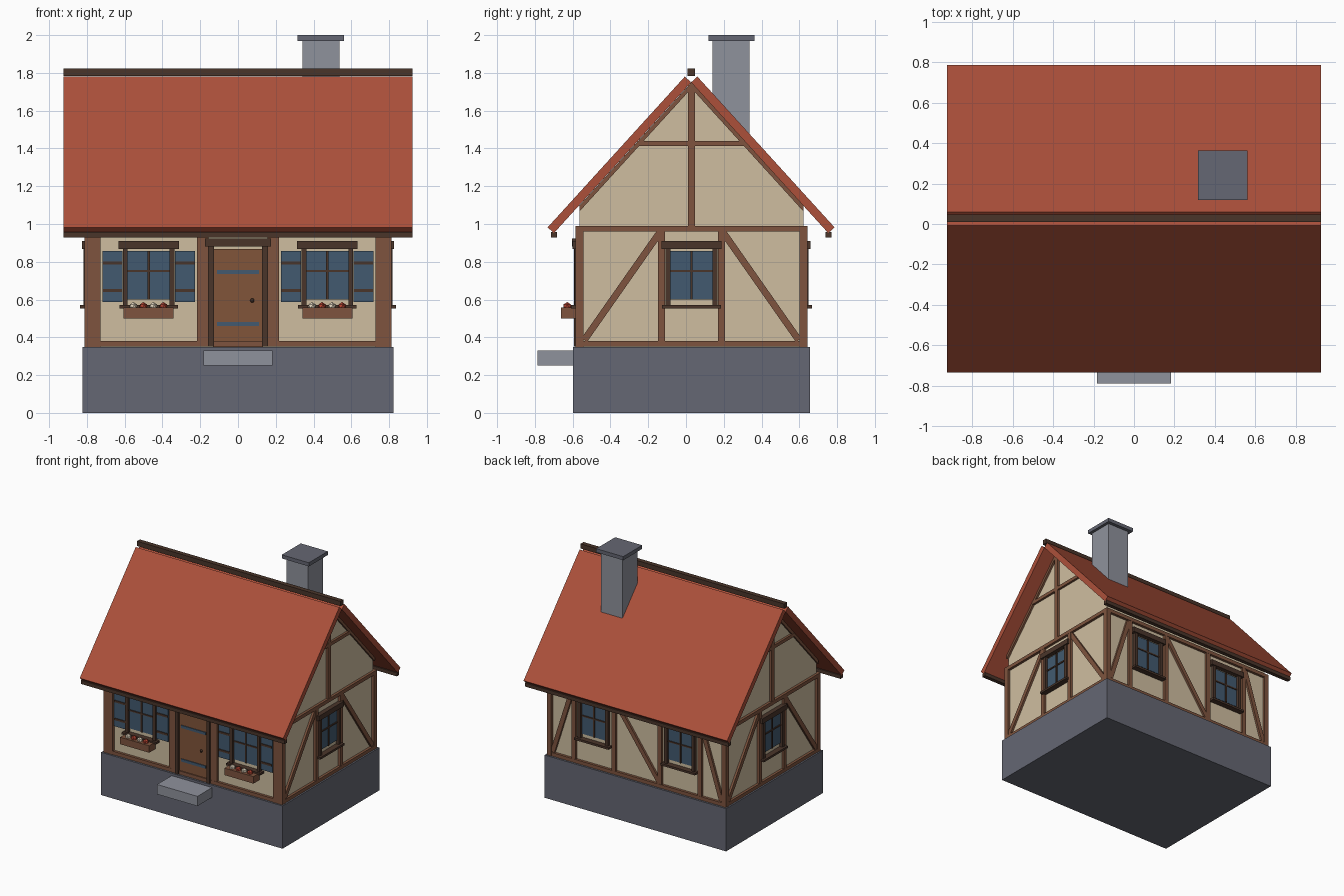
import bpy, bmesh, math
from mathutils import Matrix, Vector

if "Cube" in bpy.data.objects:
    bpy.data.objects.remove(bpy.data.objects["Cube"])


def mat(name, r, g, b):
    lin = [((c / 255 + 0.055) / 1.055) ** 2.4 for c in (r, g, b)]
    m = bpy.data.materials.new(name)
    m.diffuse_color = (*lin, 1)
    m.use_nodes = True
    m.node_tree.nodes["Principled BSDF"].inputs["Base Color"].default_value = m.diffuse_color
    return m


PLASTER = mat("plaster beige", 207, 190, 160)
TIMBER = mat("timber brown", 126, 84, 62)
DARK = mat("dark brown", 74, 53, 42)
DOOR = mat("door brown", 129, 85, 58)
BLUE = mat("slate blue", 66, 90, 112)
ROOF = mat("roof red", 172, 80, 58)
STONE = mat("dark stone", 101, 103, 115)
PALE = mat("pale stone", 143, 146, 156)
RED = mat("flower red", 178, 66, 48)
CREAM = mat("flower cream", 225, 212, 190)

CY = 0.029               # centre of the house in y
HX, HY = 0.79, 0.592     # wall half sizes
RIDGE = 1.75             # underside of roof at ridge
PITCH = math.radians(47.7)
TAN = math.tan(PITCH)


def finish(name, bm, material, frame=Matrix()):
    bmesh.ops.transform(bm, matrix=frame, verts=bm.verts)
    bmesh.ops.recalc_face_normals(bm, faces=bm.faces)
    me = bpy.data.meshes.new(name)
    bm.to_mesh(me)
    bm.free()
    me.materials.append(material)
    ob = bpy.data.objects.new(name, me)
    bpy.context.collection.objects.link(ob)
    return ob


def box(name, material, x, y, z, frame=Matrix()):
    bm = bmesh.new()
    size = Matrix.Diagonal((x[1] - x[0], y[1] - y[0], z[1] - z[0], 1))
    mid = Matrix.Translation((sum(x) / 2, sum(y) / 2, sum(z) / 2))
    bmesh.ops.create_cube(bm, size=1, matrix=mid @ size)
    return finish(name, bm, material, frame)


def prism(name, material, profile, x0, x1, frame=Matrix()):
    """Extrude a (y, z) profile along x."""
    bm = bmesh.new()
    f = bm.faces.new([bm.verts.new((x0, y, z)) for y, z in profile])
    r = bmesh.ops.extrude_face_region(bm, geom=[f])
    vs = [v for v in r["geom"] if isinstance(v, bmesh.types.BMVert)]
    bmesh.ops.translate(bm, vec=(x1 - x0, 0, 0), verts=vs)
    return finish(name, bm, material, frame)


# Wall frames: local x along the wall, -y outward, z up
def wall(angle, half):
    return (Matrix.Translation((0, CY, 0)) @ Matrix.Rotation(math.radians(angle), 4, 'Z')
            @ Matrix.Translation((0, -half, 0)))


FRONT, RIGHT, BACK, LEFT = wall(0, HY), wall(90, HX), wall(180, HY), wall(-90, HX)


def plate(name, material, frame, u, z, out, back=0.01):
    return box(name, material, u, (-out, back), z, frame)


def brace(name, frame, a, b, width=0.036, out=0.017):
    d = Vector((b[0] - a[0], 0, b[1] - a[1]))
    local = (Matrix.Translation(((a[0] + b[0]) / 2, 0, (a[1] + b[1]) / 2))
             @ Matrix.Rotation(-math.atan2(d.z, d.x), 4, 'Y'))
    h = d.length / 2
    return box(name, TIMBER, (-h, h), (-out, 0.01), (-width / 2, width / 2), frame @ local)


def window(frame, u):
    plate("window_glass", BLUE, frame, (u - 0.115, u + 0.115), (0.60, 0.857), 0.008)
    for s in (-1, 1):
        a, b = sorted((u + s * 0.111, u + s * 0.137))
        plate("window_jamb", DARK, frame, (a, b), (0.565, 0.87), 0.028)
    plate("window_lintel", DARK, frame, (u - 0.16, u + 0.16), (0.867, 0.909), 0.037)
    plate("window_sill", DARK, frame, (u - 0.155, u + 0.155), (0.553, 0.57), 0.046)
    plate("window_mullion", DARK, frame, (u - 0.006, u + 0.006), (0.60, 0.857), 0.016)
    plate("window_crossbar", DARK, frame, (u - 0.112, u + 0.112), (0.745, 0.756), 0.015)


# Foundation, step and walls with gables
box("foundation", STONE, (-0.823, 0.823), (CY - 0.627, CY + 0.627), (0, 0.35))
box("door_step", PALE, (-0.183, 0.183), (-0.787, -0.59), (0.25, 0.33))
eave_z = RIDGE - HY * TAN
prism("walls", PLASTER, [(CY - HY, 0.35), (CY + HY, 0.35), (CY + HY, eave_z),
                         (CY, RIDGE), (CY - HY, eave_z)], -HX, HX)

# Roof slabs, gutters, ridge beam
s, c = math.sin(PITCH), math.cos(PITCH)
L, T = 1.079, 0.045
for side in (-1, 1):
    prof = [(0, 0), (L * c, -L * s), (L * c + T * s, -L * s + T * c), (T * s, T * c)]
    prism("roof_slab", ROOF, [(CY - 0.002 + side * y, RIDGE + z) for y, z in prof], -0.923, 0.923)
    g = CY - 0.002 + side * 0.727
    box("eave_beam", DARK, (-0.923, 0.923), (g - 0.016, g + 0.016), (0.929, 0.958))
box("ridge_beam", DARK, (-0.923, 0.923), (CY - 0.02, CY + 0.018), (1.783, 1.822))

# Chimney
box("chimney_shaft", PALE, (0.341, 0.537), (0.14, 0.336), (1.40, 1.972))
box("chimney_cap", STONE, (0.315, 0.56), (0.118, 0.363), (1.97, 2.0))

# Corner posts, wide on the front and narrow at the back
for sx in (-1, 1):
    for name, inner, sy in (("front_corner_post", 0.727, -1), ("back_corner_post", 0.772, 1)):
        x = sorted((sx * inner, sx * 0.812))
        y = sorted((CY + sy * 0.572, CY + sy * 0.614))
        box(name, TIMBER, x, y, (0.35, 0.99))

# Sill and top beams on every wall
for frame, h in ((FRONT, 0.78), (BACK, 0.78), (LEFT, 0.58), (RIGHT, 0.58)):
    plate("bottom_beam", TIMBER, frame, (-h, h), (0.351, 0.38), 0.021)
    plate("top_beam", TIMBER, frame, (-h, h), (0.96, 0.99), 0.021)


def studs(frame, centres, half=0.018):
    for u in centres:
        plate("stud", TIMBER, frame, (u - half, u + half), (0.36, 0.97), 0.02)


# Side walls and gables
for frame in (LEFT, RIGHT):
    window(frame, 0)
    studs(frame, (-0.159, 0.159))
    for k in (-1, 1):
        brace("side_brace", frame, (k * 0.568, 0.385), (k * 0.168, 0.955))
        # rafter trim follows the roof underside
        prism("gable_rafter", TIMBER,
              [(0, RIDGE), (k * HY, eave_z), (k * HY, eave_z - 0.032), (0, RIDGE - 0.032)],
              -0.016, 0.01, frame @ Matrix.Rotation(math.radians(90), 4, 'Z'))
    plate("gable_post", TIMBER, frame, (-0.018, 0.018), (0.98, 1.735), 0.02)
    plate("gable_collar", TIMBER, frame, (-0.288, 0.288), (1.412, 1.44), 0.018)

# Back wall
studs(BACK, (-0.57, -0.21, 0.21, 0.57))
brace("back_brace", BACK, (-0.2, 0.95), (0.2, 0.39))
for k in (-1, 1):
    window(BACK, k * 0.392)
    brace("back_brace", BACK, (k * 0.765, 0.385), (k * 0.585, 0.95))

# Front wall: door
studs(FRONT, (-0.187, 0.187), 0.03)
plate("door", DOOR, FRONT, (-0.132, 0.132), (0.35, 0.868), 0.012)
plate("door_lintel", DARK, FRONT, (-0.174, 0.174), (0.882, 0.922), 0.04)
for k in (-1, 1):
    plate("door_jamb", DARK, FRONT, sorted((k * 0.128, k * 0.158)), (0.352, 0.885), 0.03)
for z in (0.47, 0.745):
    plate("door_hinge", BLUE, FRONT, (-0.112, 0.112), (z - 0.011, z + 0.011), 0.018)
bm = bmesh.new()
bmesh.ops.create_uvsphere(bm, u_segments=8, v_segments=6, radius=0.011,
                          matrix=Matrix.Translation((0.075, -0.02, 0.595)))
finish("door_knob", bm, DARK, FRONT)

# Front windows with shutters, flower boxes and flowers
for u in (-0.473, 0.473):
    window(FRONT, u)
    for k in (-1, 1):
        m = u + k * 0.192
        plate("shutter", BLUE, FRONT, (m - 0.053, m + 0.053), (0.586, 0.857), 0.016)
        for z in (0.647, 0.794):
            plate("shutter_bar", DARK, FRONT, (m - 0.05, m + 0.05), (z - 0.008, z + 0.008), 0.022)
    box("flower_box", TIMBER, (u - 0.132, u + 0.132), (-0.1, -0.02), (0.50, 0.557), FRONT)
    for i in range(4):
        bm = bmesh.new()
        bmesh.ops.create_icosphere(bm, subdivisions=1, radius=0.024, matrix=Matrix.Translation(
            (u - 0.082 + i * 0.053, -0.066, 0.563)))
        finish("flower", bm, RED if i % 2 else CREAM, FRONT)
